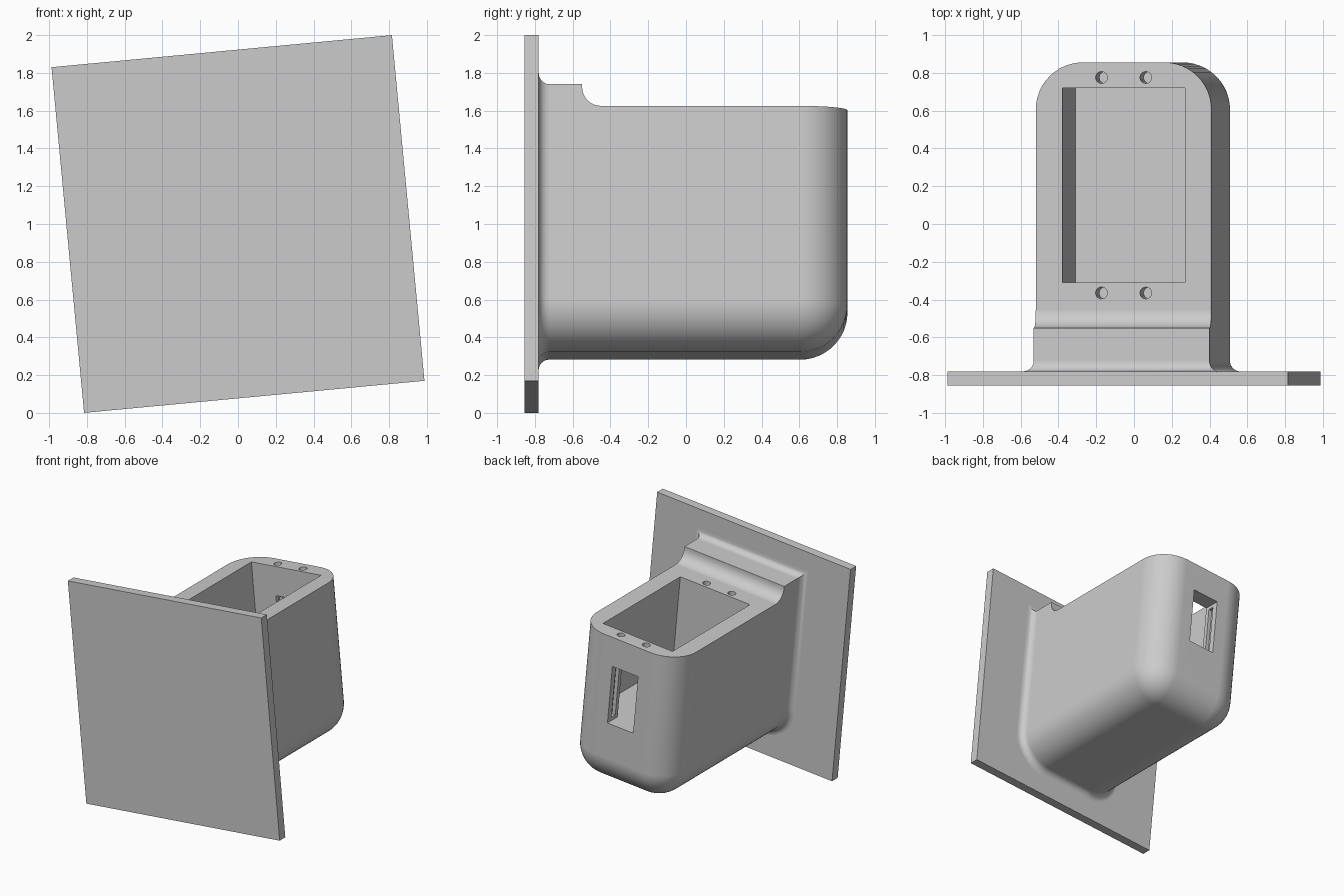
import bpy, bmesh, math
from mathutils import Matrix

cube = bpy.data.objects.get("Cube")
if cube:
    bpy.data.objects.remove(cube, do_unlink=True)

TILT = math.radians(-5.38)          # whole bracket leans about y
HALF, BOTTOM, TOP, RIM = 0.467, -0.70, 0.70, 0.584
BACK, WALL = 0.855, -0.78           # rear end, rear face of plate
R, FILLET = 0.25, 0.055

grey = bpy.data.materials.new("plain grey")
grey.use_nodes = True
colour = (0.6, 0.6, 0.6, 1)
grey.diffuse_color = colour
grey.node_tree.nodes["Principled BSDF"].inputs["Base Color"].default_value = colour


def make(name, bm):
    bmesh.ops.recalc_face_normals(bm, faces=bm.faces)
    mesh = bpy.data.meshes.new(name)
    bm.to_mesh(mesh)
    bm.free()
    mesh.materials.append(grey)
    obj = bpy.data.objects.new(name, mesh)
    bpy.context.collection.objects.link(obj)
    obj.location.z = 1
    obj.rotation_euler.y = TILT
    return obj


def box_mesh(x, y, z):
    """Box from three (low, high) ranges."""
    bm = bmesh.new()
    bmesh.ops.create_cube(bm, size=1)
    for v in bm.verts:
        v.co = [lo if c < 0 else hi for c, (lo, hi) in zip(v.co, (x, y, z))]
    return bm


def loft(rings):
    """Closed solid through matching rings of points."""
    bm = bmesh.new()
    loops = [[bm.verts.new(p) for p in ring] for ring in rings]
    n = len(loops[0])
    for a, b in zip(loops, loops[1:]):
        for i in range(n):
            bm.faces.new((a[i], a[(i + 1) % n], b[(i + 1) % n], b[i]))
    bm.faces.new(loops[0])
    bm.faces.new(loops[-1])
    return bm


def activate(obj):
    bpy.ops.object.select_all(action='DESELECT')
    obj.select_set(True)
    bpy.context.view_layer.objects.active = obj


def cut(target, cutter):
    cutter.hide_render = True
    mod = target.modifiers.new("cut", 'BOOLEAN')
    mod.operation, mod.solver, mod.object = 'DIFFERENCE', 'EXACT', cutter
    activate(target)
    bpy.ops.object.modifier_apply(modifier=mod.name)
    bpy.data.objects.remove(cutter, do_unlink=True)


def smooth(obj):
    activate(obj)
    bpy.ops.object.shade_smooth_by_angle(angle=math.radians(30))
    mod = obj.modifiers.new("even shading", 'WEIGHTED_NORMAL')
    mod.keep_sharp = True


# Mounting plate
make("mounting_plate", box_mesh((-0.905, 0.905), (-0.855, WALL), (-0.919, 0.919)))

# Housing: rounded underneath and at the rear, sharp on top
bm = box_mesh((-HALF, HALF), (-0.82, BACK), (BOTTOM, TOP))
rounded = []
for e in bm.edges:
    mid = (e.verts[0].co + e.verts[1].co) / 2
    low, rear, side = mid.z < BOTTOM + 0.01, mid.y > BACK - 0.01, abs(mid.x) > HALF - 0.01
    if (low and rear) or (low and side) or (rear and side):
        rounded.append(e)
bmesh.ops.bevel(bm, geom=rounded, offset=R, segments=12, profile=0.5, affect='EDGES')
housing = make("housing", bm)

# Lowered rim with a curved step
arc = [math.pi + math.pi / 2 * i / 8 for i in range(9)]
profile = [(-0.55, 0.9)]
profile += [(-0.45 + 0.1 * math.cos(a), RIM + 0.1 + 0.1 * math.sin(a)) for a in arc]
profile += [(1, RIM), (1, 0.9)]
cut(housing, make("step_cutter", loft([[(x, y, z) for y, z in profile] for x in (-0.7, 0.7)])))

# Pocket, rear window and the slot inside its jambs
FLOOR = -0.15
cut(housing, make("pocket_cutter", box_mesh((-0.326, 0.326), (-0.31, 0.72), (FLOOR, 0.8))))
cut(housing, make("window_cutter", box_mesh((-0.12, 0.12), (0.6, 1), (FLOOR, 0.34))))
cut(housing, make("slot_cutter", box_mesh((-0.15, 0.15), (0.755, 0.805), (FLOOR + 0.03, 0.31))))

# Screw holes
for x in (-0.118, 0.118):
    for y in (-0.365, 0.775):
        bm = bmesh.new()
        bmesh.ops.create_cone(bm, cap_ends=True, segments=24, radius1=0.031, radius2=0.031,
                              depth=0.4, matrix=Matrix.Translation((x, y, RIM)))
        cut(housing, make("screw_hole_cutter", bm))
smooth(housing)


# Fillet where the housing meets the plate
def outline(d, y):
    pts = [(HALF + d, y, TOP + d), (-HALF - d, y, TOP + d)]
    for side, start in ((-1, math.pi), (1, 1.5 * math.pi)):
        for i in range(13):
            a = start + math.pi / 2 * i / 12
            pts.append((side * (HALF - R) + (R + d) * math.cos(a), y,
                        BOTTOM + R + (R + d) * math.sin(a)))
    return pts


rings = []
for i in range(9):
    a = math.pi / 2 * i / 8
    rings.append(outline(FILLET * (1 - math.cos(a)), WALL + FILLET * (1 - math.sin(a))))
rings.append(outline(FILLET, WALL - 0.02))
smooth(make("base_fillet", loft(rings)))
